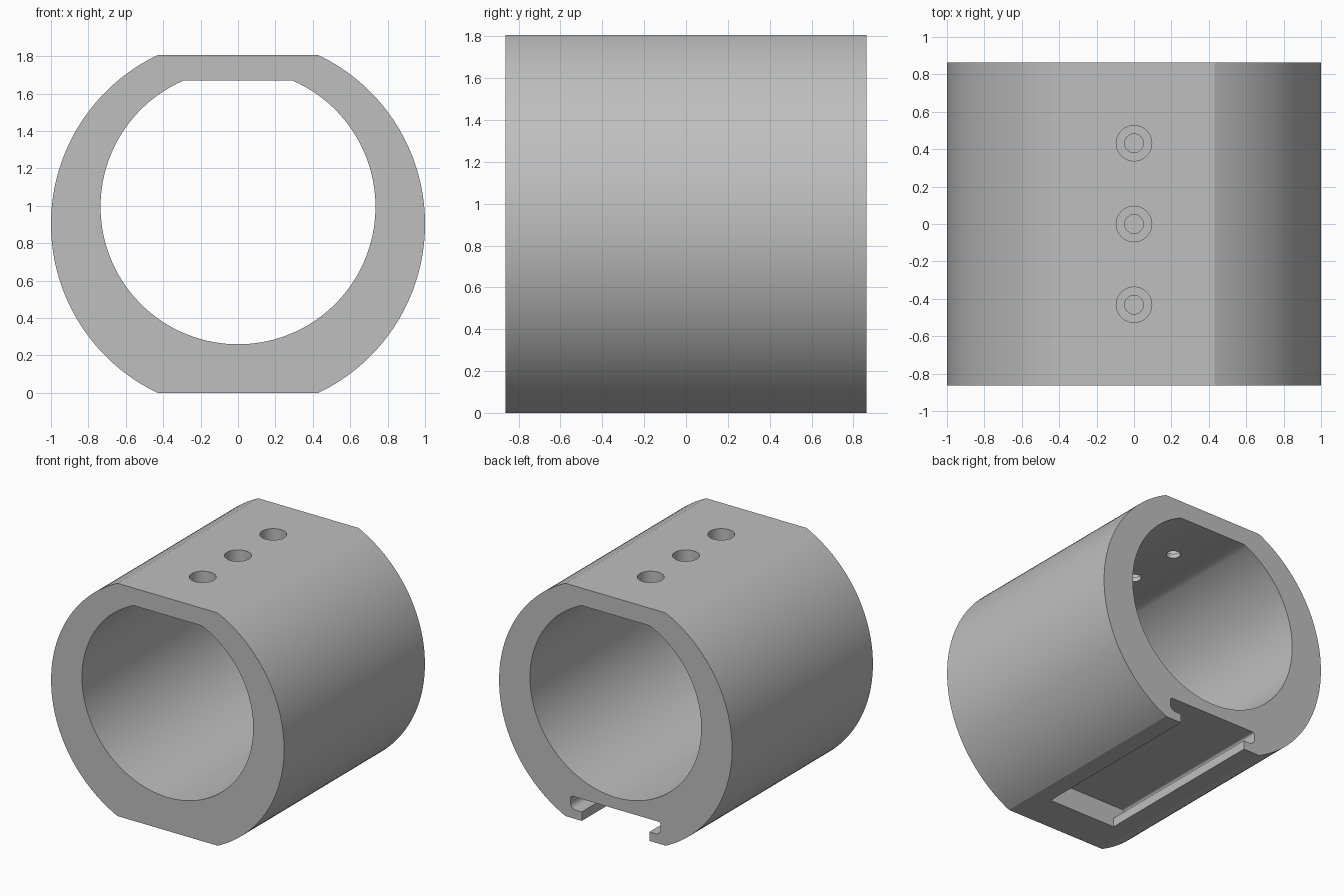
import bpy, bmesh
from math import sin, cos, pi, asin, radians
from mathutils import Matrix

if "Cube" in bpy.data.objects:
    bpy.data.objects.remove(bpy.data.objects["Cube"])

HALF_LENGTH = 0.863
HEIGHT = 1.806
OUTER_R, OUTER_Z = 1.0, HEIGHT / 2
BORE_R, BORE_Z, BORE_TOP = 0.735, 0.995, 1.67

grey = bpy.data.materials.new("plain grey")
grey.use_nodes = True
COLOUR = (0.52, 0.52, 0.52, 1)
grey.diffuse_color = COLOUR
grey.node_tree.nodes["Principled BSDF"].inputs["Base Color"].default_value = COLOUR


def arc(cx, cz, r, start, end, steps):
    """Points on an arc in the XZ plane."""
    return [(cx + r * cos(start + (end - start) * i / steps),
             cz + r * sin(start + (end - start) * i / steps)) for i in range(steps + 1)]


def make_object(name, bm):
    bmesh.ops.recalc_face_normals(bm, faces=bm.faces)
    mesh = bpy.data.meshes.new(name)
    bm.to_mesh(mesh)
    bm.free()
    mesh.materials.append(grey)
    obj = bpy.data.objects.new(name, mesh)
    bpy.context.collection.objects.link(obj)
    return obj


def prism(name, profile, y0, y1):
    """Extrude an XZ profile along Y."""
    bm = bmesh.new()
    face = bm.faces.new([bm.verts.new((x, y0, z)) for x, z in profile])
    moved = bmesh.ops.extrude_face_region(bm, geom=[face])["geom"]
    bmesh.ops.translate(bm, vec=(0, y1 - y0, 0),
                        verts=[v for v in moved if isinstance(v, bmesh.types.BMVert)])
    return make_object(name, bm)


def drill(name, radius, y, z0, z1):
    bm = bmesh.new()
    bmesh.ops.create_cone(bm, cap_ends=True, segments=48, radius1=radius, radius2=radius,
                          depth=z1 - z0, matrix=Matrix.Translation((0, y, (z0 + z1) / 2)))
    return make_object(name, bm)


def cut(target, cutter):
    """Subtract the cutter, then discard it."""
    cutter.hide_render = True
    bpy.context.view_layer.objects.active = target
    mod = target.modifiers.new("cut", "BOOLEAN")
    mod.operation, mod.solver, mod.object = "DIFFERENCE", "EXACT", cutter
    bpy.ops.object.modifier_apply(modifier=mod.name)
    bpy.data.objects.remove(cutter)


# Outer body: cylinder flattened at top and bottom
flat = asin(OUTER_Z / OUTER_R)
outline = (arc(0, OUTER_Z, OUTER_R, -flat, flat, 64)
           + arc(0, OUTER_Z, OUTER_R, pi - flat, pi + flat, 64))
body = prism("clamp_body", outline, -HALF_LENGTH, HALF_LENGTH)

# Main bore with a flat roof
roof = asin((BORE_TOP - BORE_Z) / BORE_R)
cut(body, prism("bore_cutter", arc(0, BORE_Z, BORE_R, pi - roof, 2 * pi + roof, 128), -1, 1))

# Undercut rail slot in the underside, open at the back
side = ([(0.29, -0.1), (0.29, 0.07)]
        + arc(0.342, 0.115, 0.045, -pi / 2, 0, 8)
        + arc(0.367, 0.15, 0.02, 0, pi / 2, 6))
slot = side + [(-x, z) for x, z in reversed(side)]
cut(body, prism("slot_cutter", slot, -0.57, 1))

# Counterbored screw holes along the top
for y in (-0.432, 0, 0.432):
    cut(body, drill("screw_cutter", 0.05, y, 1.5, 2))
    cut(body, drill("head_cutter", 0.095, y, 1.705, 2))

bpy.ops.object.select_all(action="DESELECT")
body.select_set(True)
bpy.context.view_layer.objects.active = body
bpy.ops.object.shade_smooth_by_angle(angle=radians(25))
